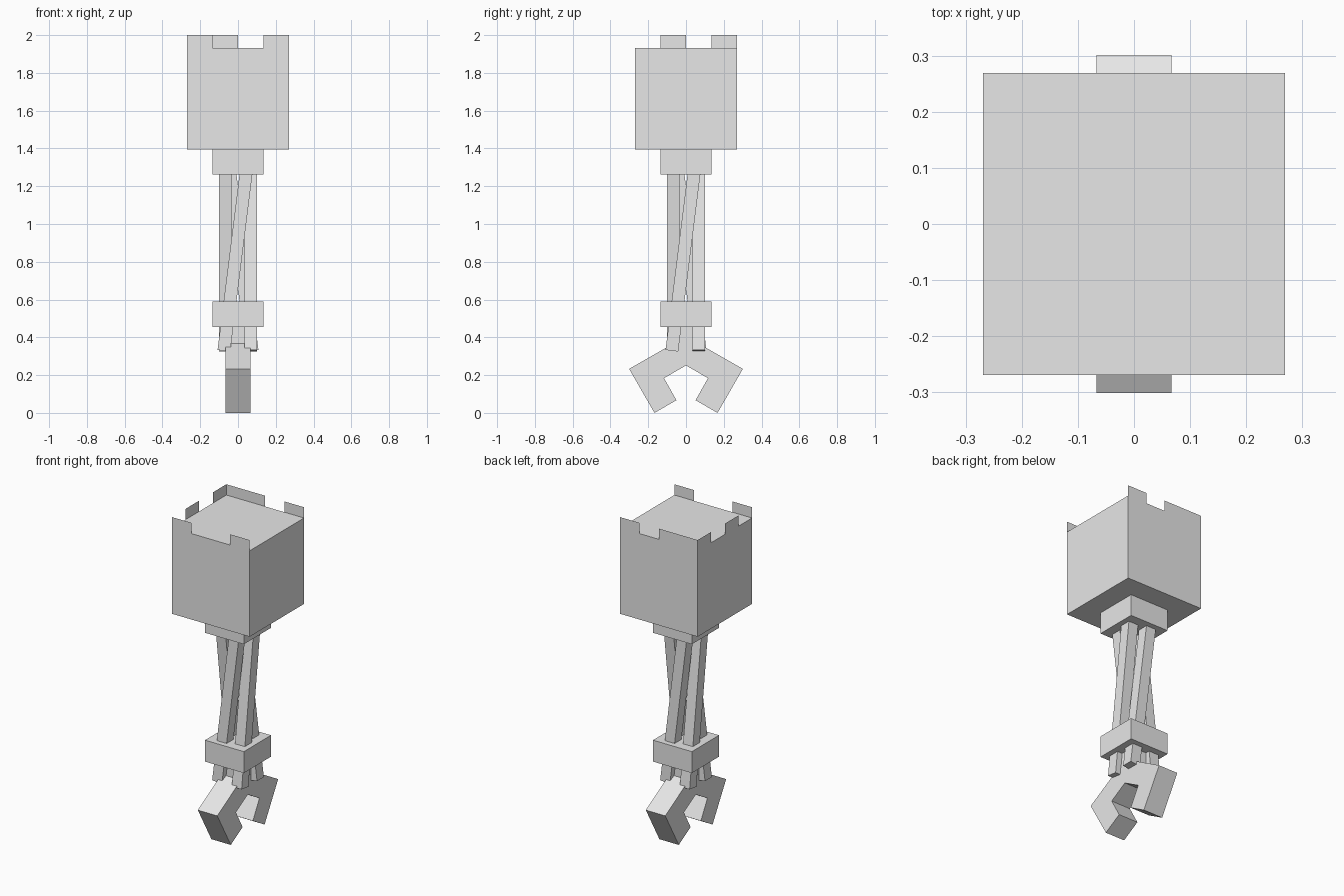
import bpy
import bmesh
from math import atan, pi
from mathutils import Matrix, Vector

if "Cube" in bpy.data.objects:
    bpy.data.objects.remove(bpy.data.objects["Cube"], do_unlink=True)

U = 0.1344  # basic module

grey = bpy.data.materials.new("light_grey")
grey.use_nodes = True
grey.diffuse_color = (0.8, 0.8, 0.8, 1)
grey.node_tree.nodes["Principled BSDF"].inputs["Base Color"].default_value = (0.8, 0.8, 0.8, 1)


def finish(name, bm):
    mesh = bpy.data.meshes.new(name)
    bm.to_mesh(mesh)
    bm.free()
    mesh.materials.append(grey)
    obj = bpy.data.objects.new(name, mesh)
    bpy.context.collection.objects.link(obj)
    return obj


def box(name, width, bottom, top):
    """Square column centred on the z axis."""
    bm = bmesh.new()
    bmesh.ops.create_cube(bm, size=1)
    bmesh.ops.scale(bm, verts=bm.verts, vec=(width, width, top - bottom))
    bmesh.ops.translate(bm, verts=bm.verts, vec=(0, 0, (top + bottom) / 2))
    return finish(name, bm)


# Head block, neck, wrist collar and the core that holds the claw
HEAD_TOP = 2 - U / 2
HEAD_BASE = HEAD_TOP - 4 * U
box("head_block", 4 * U, HEAD_BASE, HEAD_TOP)
box("neck", 2 * U, HEAD_BASE - U, HEAD_BASE)
box("wrist_collar", 2 * U, 0.455, 0.589)
box("claw_core", U * 0.98, 0.27, 0.47)

# Paper-thin broken rim: raised spans along each wall, in modules
rim = bmesh.new()
walls = [
    ("y", -1, [(-2, -1), (1, 2)]),
    ("y", 1, [(-2, 0), (1, 2)]),
    ("x", -1, [(-1, 0), (1, 2)]),
]
for axis, side, spans in walls:
    for a, b in spans:
        corners = []
        for along, z in [(a, HEAD_TOP), (b, HEAD_TOP), (b, 2), (a, 2)]:
            out = side * 2 * U
            point = (along * U, out, z) if axis == "y" else (out, along * U, z)
            corners.append(rim.verts.new(point))
        rim.faces.new(corners)
finish("broken_rim", rim)

# Four leaning rods, one per side, each a quarter turn from the last
LOW, HIGH, CROSS, SLOPE = 0.329, 1.36, 0.928, 0.125
lean = atan(SLOPE)
for i, name in enumerate(["front", "left", "back", "right"]):
    bm = bmesh.new()
    bmesh.ops.create_cube(bm, size=1)
    length = (HIGH - LOW) * (1 + SLOPE ** 2) ** 0.5
    bmesh.ops.scale(bm, verts=bm.verts, vec=(U / 2, U / 2, length))
    mid = (LOW + HIGH) / 2
    place = Matrix.Translation((SLOPE * (mid - CROSS), -U / 2, mid))
    turn = Matrix.Rotation(i * pi / 2, 4, "Z")
    bm.transform(turn @ place @ Matrix.Rotation(lean, 4, "Y"))
    finish(name + "_rod", bm)

# Claw: half profile in y and z, mirrored and extruded across x
half = [(0.067, 0.367), (0.301, 0.233), (0.167, 0), (0.0506, 0.067), (0.1164, 0.184)]
profile = half + [(0, 0.251)] + [(-y, z) for y, z in reversed(half)]
bm = bmesh.new()
face = bm.faces.new([bm.verts.new((-U / 2, y, z)) for y, z in profile])
grown = bmesh.ops.extrude_face_region(bm, geom=[face])
moved = [v for v in grown["geom"] if isinstance(v, bmesh.types.BMVert)]
bmesh.ops.translate(bm, verts=moved, vec=Vector((U, 0, 0)))
bmesh.ops.recalc_face_normals(bm, faces=bm.faces)
finish("claw", bm)
